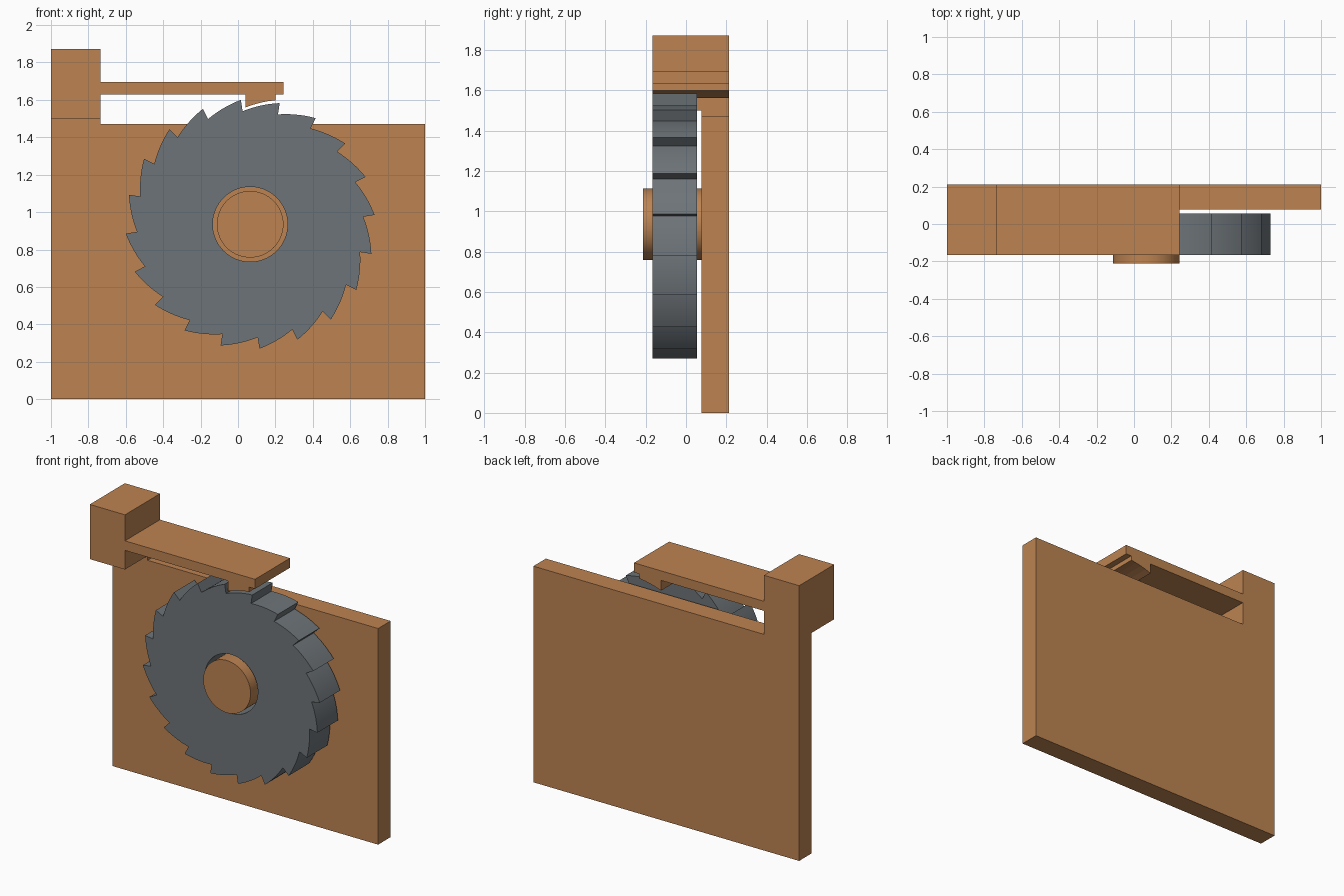
import bpy, bmesh
from math import radians, cos, sin, pi
from mathutils import Matrix

cube = bpy.data.objects.get("Cube")
if cube:
    bpy.data.objects.remove(cube, do_unlink=True)

FRONT, BACK, PLATE_FRONT = -0.165, 0.212, 0.078
CX, CZ = 0.065, 0.935          # wheel centre
TIP, ROOT, HOLE, AXLE = 0.667, 0.606, 0.2, 0.178
TEETH, STEPS = 20, 8
TIP_ANGLE = radians(94.3)


def material(name, rgb):
    m = bpy.data.materials.new(name)
    m.use_nodes = True
    m.diffuse_color = (*rgb, 1)
    bsdf = next(n for n in m.node_tree.nodes if n.type == 'BSDF_PRINCIPLED')
    bsdf.inputs["Base Color"].default_value = (*rgb, 1)
    bsdf.inputs["Roughness"].default_value = 0.7
    return m


wood = material("warm_brown", (0.51, 0.23, 0.085))
steel = material("slate_grey", (0.155, 0.175, 0.19))


def finish(name, bm, mat, smooth=False):
    bmesh.ops.recalc_face_normals(bm, faces=bm.faces)
    mesh = bpy.data.meshes.new(name)
    bm.to_mesh(mesh)
    bm.free()
    mesh.materials.append(mat)
    ob = bpy.data.objects.new(name, mesh)
    bpy.context.collection.objects.link(ob)
    if smooth:
        bpy.ops.object.select_all(action='DESELECT')
        ob.select_set(True)
        bpy.context.view_layer.objects.active = ob
        bpy.ops.object.shade_smooth_by_angle(angle=radians(30))
    return ob


def extrude_profile(name, points, y0, y1, mat):
    """Extrude an (x, z) outline from y0 to y1."""
    bm = bmesh.new()
    face = bm.faces.new([bm.verts.new((x, y0, z)) for x, z in points])
    ext = bmesh.ops.extrude_face_region(bm, geom=[face])
    moved = [v for v in ext["geom"] if isinstance(v, bmesh.types.BMVert)]
    bmesh.ops.translate(bm, verts=moved, vec=(0, y1 - y0, 0))
    return finish(name, bm, mat)


# Back plate with the short post that carries the spring arm
extrude_profile("back_plate",
                [(-1, 0), (1, 0), (1, 1.47), (-0.735, 1.47), (-0.735, 1.5), (-1, 1.5)],
                PLATE_FRONT, BACK, wood)

# Block, spring arm and hooked pawl in one outline
pawl_curve = [(0.04, 1.56), (0.08, 1.574), (0.12, 1.585), (0.16, 1.593), (0.2, 1.598)]
extrude_profile("spring_arm",
                [(-1, 1.5), (-0.735, 1.5), (-0.735, 1.63), (0.04, 1.63)] + pawl_curve +
                [(0.2, 1.63), (0.243, 1.63), (0.243, 1.695), (-0.735, 1.695),
                 (-0.735, 1.872), (-1, 1.872)],
                FRONT, BACK, wood)


# Ratchet wheel: each tooth rises clockwise from root to tip, then drops
def ratchet_wheel():
    pitch = 2 * pi / TEETH
    outline = []
    for t in range(TEETH):
        start = TIP_ANGLE - t * pitch
        for s in range(STEPS):
            f = s / (STEPS - 1)
            a = start - radians(0.5) - f * (pitch - radians(0.5))
            outline.append((a, ROOT + (TIP - ROOT) * f))
    n = len(outline)
    bore = [(TIP_ANGLE - 2 * pi * i / n, HOLE) for i in range(n)]
    bm = bmesh.new()
    loops = [[bm.verts.new((CX + r * cos(a), y, CZ + r * sin(a))) for a, r in ring]
             for ring, y in ((outline, FRONT), (outline, 0.055),
                             (bore, 0.055), (bore, FRONT))]
    for k in range(4):
        p, q = loops[k], loops[(k + 1) % 4]
        for i in range(n):
            j = (i + 1) % n
            bm.faces.new((p[i], p[j], q[j], q[i]))
    finish("ratchet_wheel", bm, steel, smooth=True)


ratchet_wheel()

# Axle pin, standing out from the plate through the wheel
pin_front = -0.212
bm = bmesh.new()
bmesh.ops.create_cone(bm, cap_ends=True, segments=64, radius1=AXLE, radius2=AXLE,
                      depth=PLATE_FRONT - pin_front,
                      matrix=Matrix.Translation((CX, (PLATE_FRONT + pin_front) / 2, CZ))
                      @ Matrix.Rotation(pi / 2, 4, 'X'))
finish("axle_pin", bm, wood, smooth=True)
